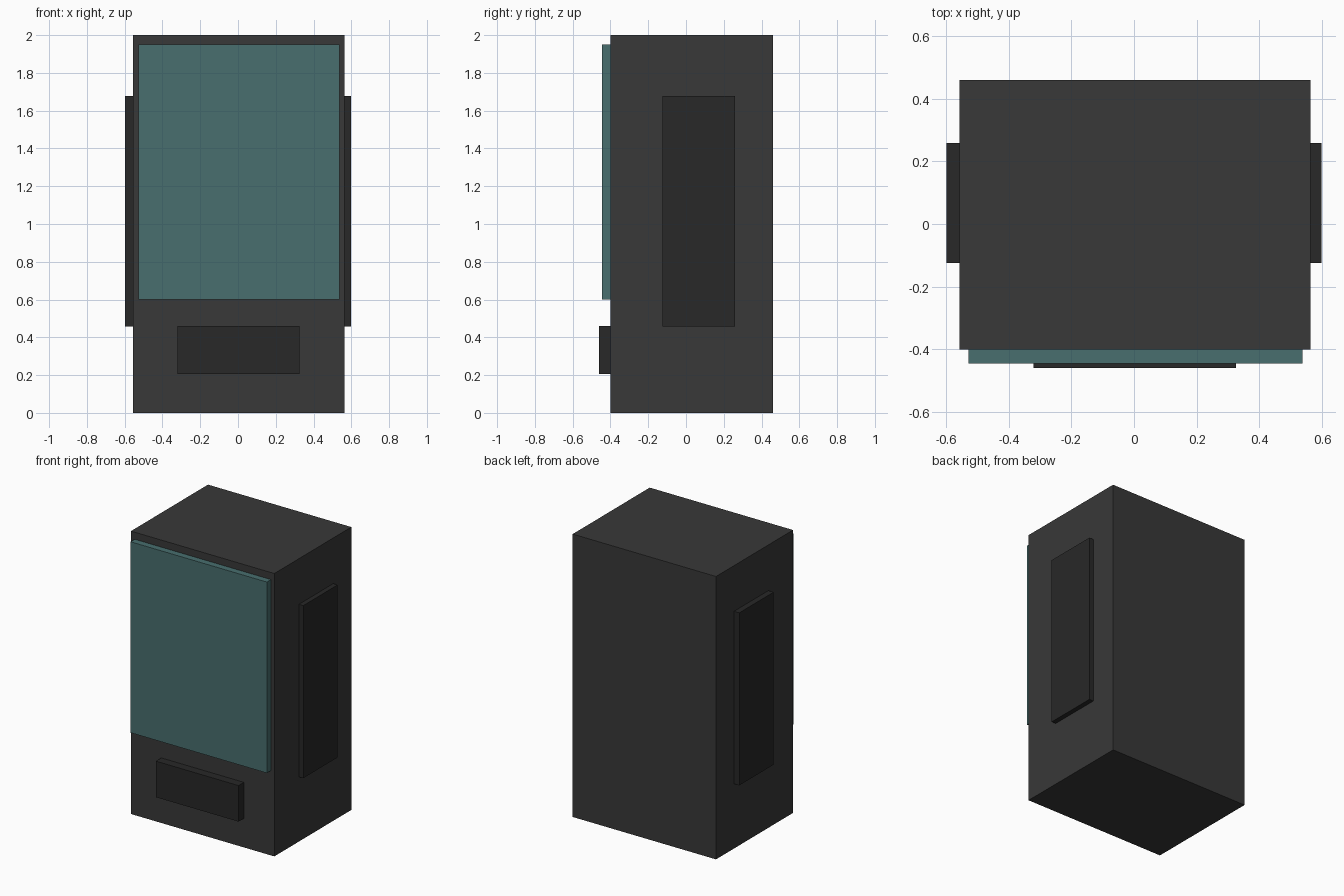
import bpy

if "Cube" in bpy.data.objects:
    bpy.data.objects.remove(bpy.data.objects["Cube"])


def material(name, rgb):
    mat = bpy.data.materials.new(name)
    mat.diffuse_color = (*rgb, 1.0)
    mat.use_nodes = True
    mat.node_tree.nodes["Principled BSDF"].inputs["Base Color"].default_value = mat.diffuse_color
    return mat


def box(name, low, high, mat):
    """Axis-aligned box between two corners."""
    centre = [(a + b) / 2 for a, b in zip(low, high)]
    bpy.ops.mesh.primitive_cube_add(size=1, location=centre)
    obj = bpy.context.object
    obj.name = name
    obj.scale = [b - a for a, b in zip(low, high)]
    bpy.ops.object.transform_apply(location=False, rotation=False, scale=True)
    obj.data.materials.append(mat)
    return obj


casing = material("casing", (0.04, 0.04, 0.04))
dark = material("dark_trim", (0.021, 0.021, 0.021))
glass = material("teal_panel", (0.065, 0.156, 0.156))

# Main cabinet
box("cabinet", (-0.557, -0.40, 0), (0.564, 0.46, 2), casing)

# Raised display panel and pickup tray on the front
box("display_panel", (-0.528, -0.446, 0.60), (0.538, -0.40, 1.95), glass)
box("pickup_tray", (-0.32, -0.46, 0.205), (0.326, -0.40, 0.46), dark)

# Raised panels on both sides
for side, x0, x1 in (("left", -0.598, -0.557), ("right", 0.564, 0.598)):
    box(side + "_side_panel", (x0, -0.125, 0.457), (x1, 0.259, 1.677), dark)
